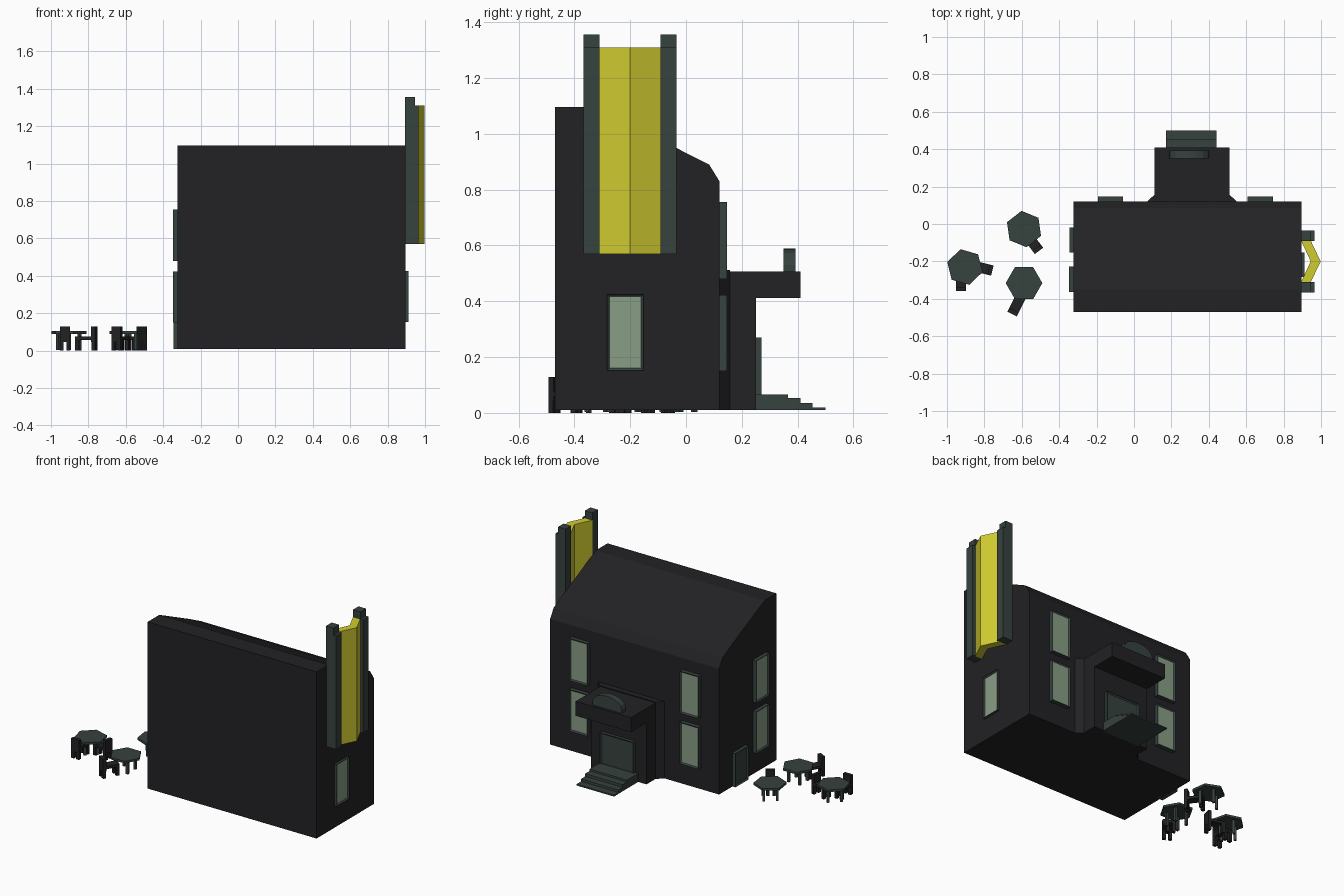
import bpy, bmesh, math
from mathutils import Matrix, Vector

if "Cube" in bpy.data.objects:
    bpy.data.objects.remove(bpy.data.objects["Cube"])


def mat(name, rgb):
    m = bpy.data.materials.new(name)
    m.diffuse_color = (*rgb, 1)
    m.use_nodes = True
    m.node_tree.nodes["Principled BSDF"].inputs["Base Color"].default_value = m.diffuse_color
    return m


DARK = mat("dark_wall", (0.016, 0.016, 0.019))
GREEN = mat("green_trim", (0.037, 0.054, 0.048))
GLASS = mat("pale_glass", (0.25, 0.34, 0.24))
YELLOW = mat("yellow_panel", (0.63, 0.60, 0.03))


def finish(name, bm, *mats):
    bmesh.ops.recalc_face_normals(bm, faces=bm.faces)
    me = bpy.data.meshes.new(name)
    bm.to_mesh(me)
    bm.free()
    for m in mats:
        me.materials.append(m)
    ob = bpy.data.objects.new(name, me)
    bpy.context.collection.objects.link(ob)
    return ob


def add_box(bm, x0, x1, y0, y1, z0, z1):
    mx = Matrix.Translation(((x0 + x1) / 2, (y0 + y1) / 2, (z0 + z1) / 2)) \
        @ Matrix.Diagonal((x1 - x0, y1 - y0, z1 - z0, 1))
    return bmesh.ops.create_cube(bm, size=1, matrix=mx)["verts"]


def box(name, m, *dims):
    bm = bmesh.new()
    add_box(bm, *dims)
    return finish(name, bm, m)


def prism(name, m, pts, axis, a, b):
    """Extrude a 2D outline from a to b along x, y or z."""
    place = {"x": lambda p: (a, *p), "y": lambda p: (p[0], a, p[1]), "z": lambda p: (*p, a)}[axis]
    bm = bmesh.new()
    f = bm.faces.new([bm.verts.new(place(p)) for p in pts])
    ext = bmesh.ops.extrude_face_region(bm, geom=[f])["geom"]
    d = Vector([(b - a) * (axis == k) for k in "xyz"])
    bmesh.ops.translate(bm, vec=d, verts=[v for v in ext if isinstance(v, bmesh.types.BMVert)])
    return finish(name, bm, m)


def framed_panel(name, pos, angle, width, z0, z1, depth, inner):
    """Frame with a recessed panel; local +x points out of the wall."""
    bm = bmesh.new()
    add_box(bm, -0.02, depth, -width / 2, width / 2, z0, z1)
    face = max(bm.faces, key=lambda f: f.calc_center_median().x)
    bmesh.ops.inset_region(bm, faces=[face], thickness=0.012, depth=-0.008)
    face.material_index = 1
    ob = finish(name, bm, GREEN, inner)
    ob.location = (*pos, 0)
    ob.rotation_euler.z = math.radians(angle)
    return ob


# House body with its one-sided broken roof
prism("house_body", DARK, [(-0.47, 0.01), (0.12, 0.01), (0.12, 0.83), (0.083, 0.89),
                           (-0.036, 0.95), (-0.35, 1.097), (-0.47, 1.097)], "x", -0.323, 0.896)

# Windows: two storeys on the back and the left, one on the right
for z0, z1, level in ((0.15, 0.422, "lower"), (0.48, 0.755, "upper")):
    framed_panel(level + "_back_window_a", (-0.125, 0.12), 90, 0.135, z0, z1, 0.027, GLASS)
    framed_panel(level + "_back_window_b", (0.675, 0.12), 90, 0.135, z0, z1, 0.027, GLASS)
    framed_panel(level + "_left_window", (-0.323, -0.295), 180, 0.135, z0, z1, 0.025, GLASS)
framed_panel("right_window", (0.896, -0.218), 0, 0.13, 0.152, 0.425, 0.015, GLASS)
framed_panel("side_door", (-0.323, -0.085), 180, 0.135, 0.01, 0.23, 0.022, GREEN)

# Porch with flared root, canopy, arched crest and door
box("porch", DARK, 0.11, 0.51, 0.10, 0.25, 0.01, 0.42)
prism("porch_root", DARK, [(0.07, 0.12), (0.55, 0.12), (0.51, 0.157), (0.11, 0.157)], "z", 0.01, 0.512)
box("canopy", DARK, 0.11, 0.51, 0.15, 0.41, 0.412, 0.506)
arch = [(0.19, 0.50), (0.40, 0.50)]
arch += [(0.295 + 0.105 * math.cos(t * math.pi / 8), 0.53 + 0.06 * math.sin(t * math.pi / 8))
         for t in range(9)]
prism("canopy_crest", GREEN, arch, "y", 0.35, 0.392)
framed_panel("front_door", (0.31, 0.25), 90, 0.24, 0.06, 0.27, 0.02, GREEN)

# Entrance steps
for i, (y, z) in enumerate(((0.365, 0.066), (0.41, 0.053), (0.453, 0.035), (0.50, 0.019))):
    box(f"step_{i + 1}", GREEN, 0.17, 0.44, 0.24, y, 0.01, z)

# Wall sign: posts with caps and a folded yellow panel
for side, y0 in (("front", -0.367), ("back", -0.091)):
    box(side + "_sign_post", GREEN, 0.893, 0.965, y0, y0 + 0.057, 0.57, 1.31)
    box(side + "_sign_cap", GREEN, 0.893, 0.947, y0, y0 + 0.057, 1.31, 1.357)
prism("sign_panel", YELLOW, [(0.893, -0.311), (0.945, -0.311), (0.998, -0.2), (0.945, -0.089),
                             (0.893, -0.089), (0.945, -0.2)], "z", 0.57, 1.31)

# Hexagonal tables
for i, (x, y, turn) in enumerate(((-0.588, -0.027, 38), (-0.588, -0.316, 0), (-0.904, -0.23, 44))):
    bm = bmesh.new()
    bmesh.ops.create_cone(bm, cap_ends=True, segments=6, radius1=0.098, radius2=0.098,
                          depth=0.014, matrix=Matrix.Translation((0, 0, 0.097)))
    # align a corner with local +x
    corner = max(bm.verts, key=lambda v: v.co.x)
    bmesh.ops.rotate(bm, verts=bm.verts, matrix=Matrix.Rotation(-math.atan2(corner.co.y, corner.co.x), 3, "Z"))
    for sx in (-1, 1):
        for sy in (-1, 1):
            add_box(bm, sx * 0.04 - 0.008, sx * 0.04 + 0.008, sy * 0.04 - 0.008, sy * 0.04 + 0.008, 0.003, 0.092)
    ob = finish(f"table_{i + 1}", bm, GREEN)
    ob.location = (x, y, 0)
    ob.rotation_euler.z = math.radians(turn)

# Chairs: local origin at the outer edge of the backrest, +x pointing away from the table
for i, (x, y, turn) in enumerate(((-0.508, -0.144, -53), (-0.652, -0.481, -117),
                                  (-0.925, -0.358, -90), (-0.757, -0.249, -14))):
    bm = bmesh.new()
    add_box(bm, -0.022, 0, -0.028, 0.028, 0.045, 0.128)
    add_box(bm, -0.11, 0, -0.028, 0.028, 0.058, 0.075)
    for lx in (-0.11, -0.02):
        for ly in (-0.028, 0.008):
            add_box(bm, lx, lx + 0.02, ly, ly + 0.02, 0, 0.06)
    ob = finish(f"chair_{i + 1}", bm, DARK)
    ob.location = (x, y, 0)
    ob.rotation_euler.z = math.radians(turn)
